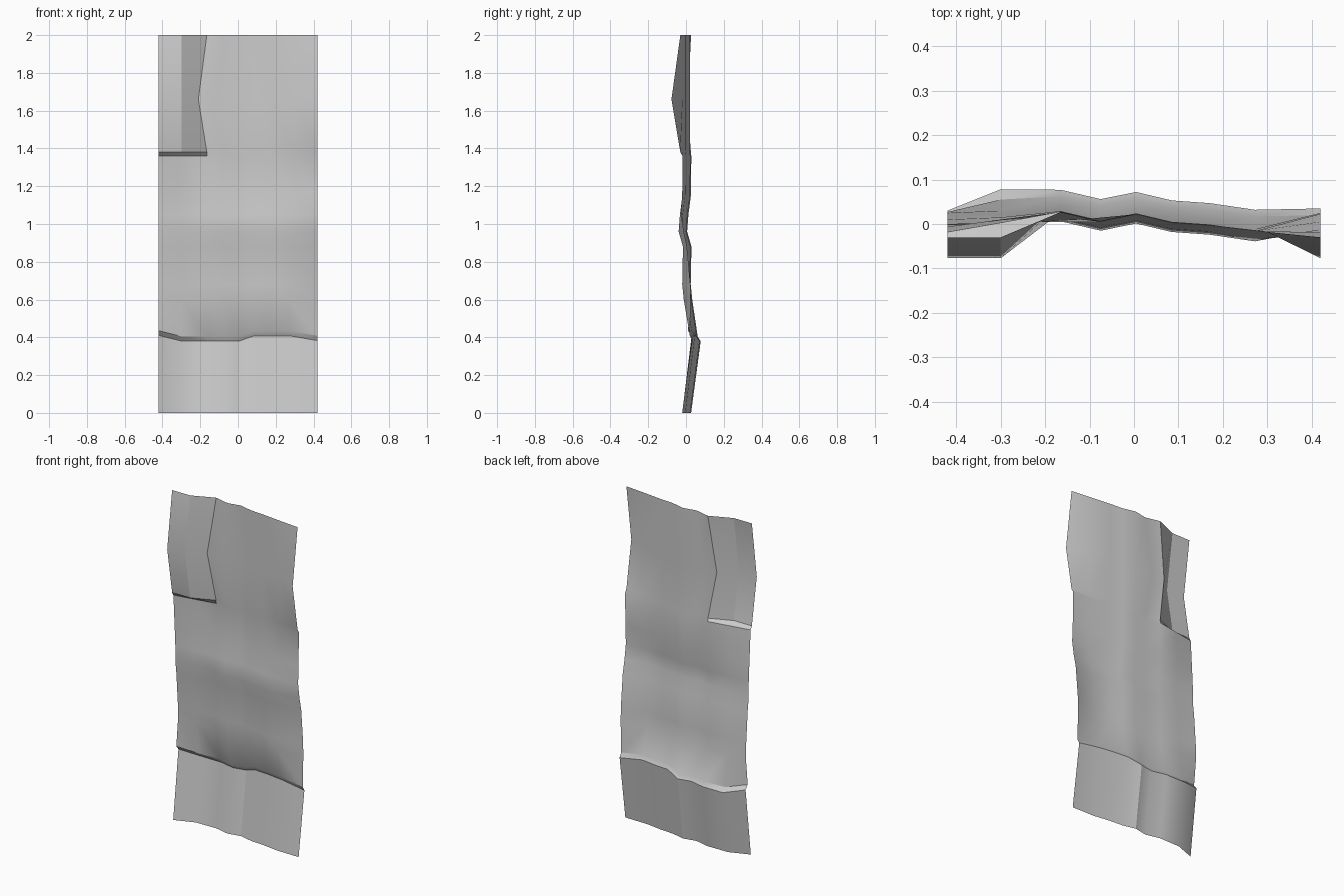
import bpy, bmesh, math

# Column positions and the depth profile shared by the inner columns
XS = [-0.42, -0.30, -0.165, -0.075, 0.005, 0.085, 0.17, 0.285, 0.42]
INNER = [0.027, 0.006, 0.022, 0.003, -0.003, -0.018]

# Rows: height, left edge depth, second column depth, inner shift, right edge depth
ROWS = [
    (2.00, -0.030, -0.030, 0.000, -0.030),
    (1.66, -0.077, -0.077, 0.000, -0.077),
    (1.38, -0.030, -0.030, -0.001, -0.030),
    (1.36, -0.018, 0.003, 0.001, -0.018),
    (1.16, -0.006, 0.010, 0.000, -0.020),
    (1.05, 0.000, 0.003, -0.014, -0.025),
    (0.96, 0.000, 0.000, -0.021, -0.012),
    (0.88, 0.010, 0.015, 0.002, 0.005),
    (0.68, 0.025, 0.022, -0.002, 0.023),
    (0.60, 0.027, 0.030, 0.006, 0.025),
    (0.42, 0.010, 0.055, 0.035, 0.020),
    (0.395, 0.030, 0.078, 0.050, 0.035),
    (0.00, -0.020, 0.025, 0.000, -0.020),
]
# Wavy height of the lower fold
WAVE = [0.015, -0.015, -0.015, -0.015, -0.015, 0.013, 0.013, 0.013, -0.012]

# Creased hanging sheet
bm = bmesh.new()
grid = []
for z, left, second, shift, right in ROWS:
    depths = [left, second] + [y + shift for y in INNER] + [right]
    line = []
    for i, (x, y) in enumerate(zip(XS, depths)):
        if z == 1.66 and i in (2, 3):
            x -= 0.045          # pinched fold at upper left
            y = (0.005, 0.010)[i - 2]
        if i == 7:
            x += 0.015 if z > 1 else -0.013
        line.append(bm.verts.new((x, y, z + (WAVE[i] if 0.3 < z < 0.5 else 0))))
    grid.append(line)
for a, b in zip(grid, grid[1:]):
    for i in range(len(XS) - 1):
        bm.faces.new((a[i], b[i], b[i + 1], a[i + 1]))

mesh = bpy.data.meshes.new("hanging_sheet")
bm.to_mesh(mesh)
bm.free()
sheet = bpy.data.objects.new("hanging_sheet", mesh)
bpy.context.collection.objects.link(sheet)

# Smooth cloth with crisp folds
bpy.context.view_layer.objects.active = sheet
sheet.select_set(True)
bpy.ops.object.shade_smooth_by_angle(angle=math.radians(25))
